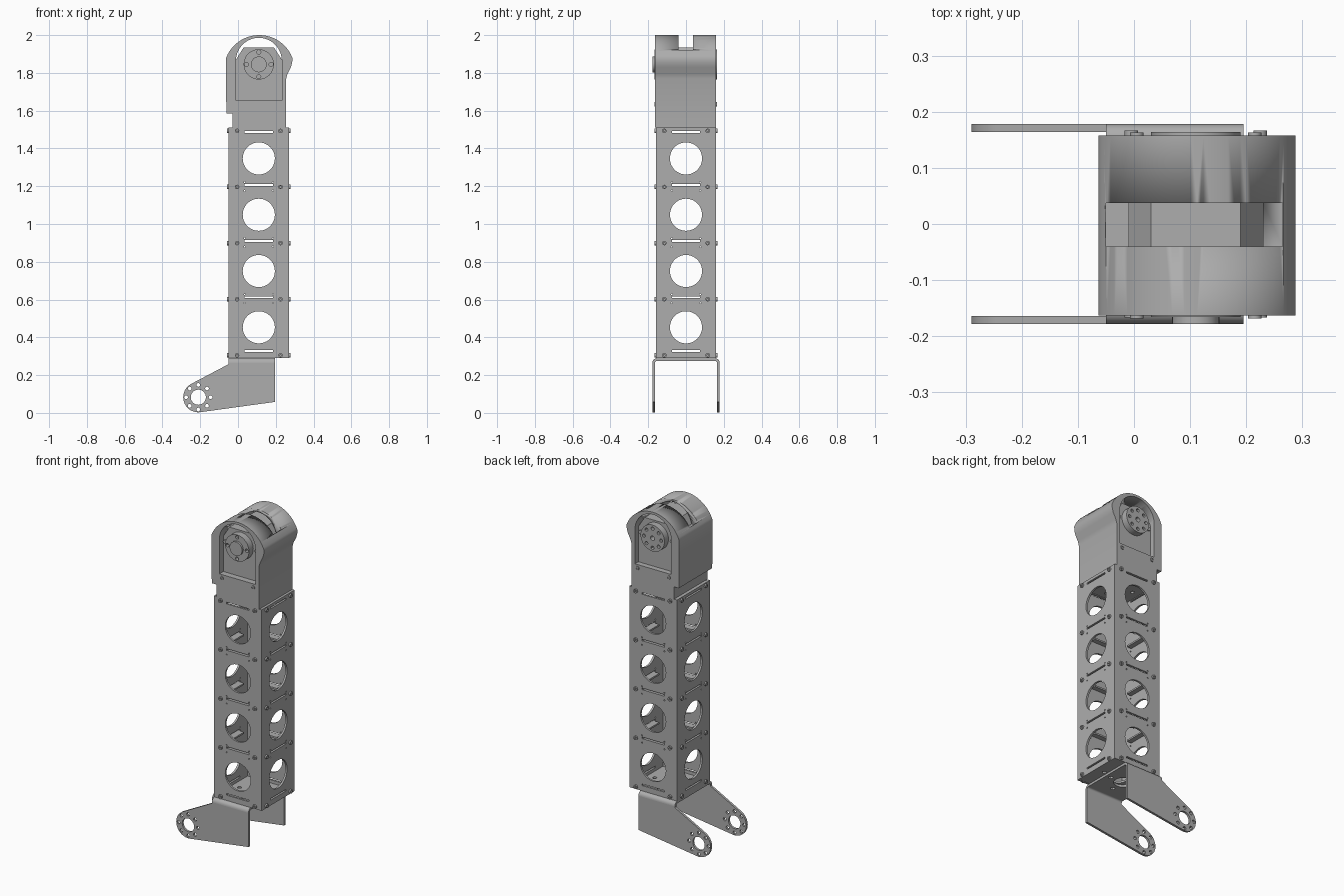
import bpy, bmesh
from math import sin, cos, pi, radians
from mathutils import Matrix

if "Cube" in bpy.data.objects:
    bpy.data.objects.remove(bpy.data.objects["Cube"])

metal = bpy.data.materials.new("grey_metal")
metal.use_nodes = True
metal.diffuse_color = (0.42, 0.42, 0.42, 1)
metal.node_tree.nodes["Principled BSDF"].inputs["Base Color"].default_value = (0.42, 0.42, 0.42, 1)

# Sketch-plane directions (u, v, normal) for each extrusion axis
AXES = {
    "x": Matrix(((0, 0, 1), (1, 0, 0), (0, 1, 0))),
    "y": Matrix(((1, 0, 0), (0, 0, -1), (0, 1, 0))),
    "z": Matrix.Identity(3),
}


def arc(cx, cy, r, a0, a1, n=24):
    steps = [radians(a0 + (a1 - a0) * i / n) for i in range(n + 1)]
    return [(cx + r * cos(a), cy + r * sin(a)) for a in steps]


def circle(cx, cy, r, n=32):
    return arc(cx, cy, r, 0, 360, n)[:-1]


def ring(cx, cy, radius, r, count):
    return [circle(cx + radius * cos(2 * pi * i / count), cy + radius * sin(2 * pi * i / count), r, 12)
            for i in range(count)]


def rect(x0, x1, y0, y1):
    return [(x0, y0), (x1, y0), (x1, y1), (x0, y1)]


def plate(name, axis, low, high, outline, holes=()):
    """Extrude a flat outline with holes between two positions on an axis."""
    curve = bpy.data.curves.new(name, "CURVE")
    curve.dimensions, curve.fill_mode = "2D", "BOTH"
    curve.extrude = (high - low) / 2
    for loop in [outline, *holes]:
        spline = curve.splines.new("POLY")
        spline.points.add(len(loop) - 1)
        for point, (u, v) in zip(spline.points, loop):
            point.co = (u, v, 0, 1)
        spline.use_cyclic_u = True
    temp = bpy.data.objects.new(name, curve)
    bpy.context.collection.objects.link(temp)
    bpy.context.view_layer.update()
    mesh = bpy.data.meshes.new_from_object(temp.evaluated_get(bpy.context.evaluated_depsgraph_get()))
    bpy.data.objects.remove(temp)
    bm = bmesh.new()
    bm.from_mesh(mesh)
    middle = (low + high) / 2
    shift = Matrix.Translation([middle if a == axis else 0 for a in "xyz"])
    bm.transform(shift @ AXES[axis].to_4x4())
    bmesh.ops.remove_doubles(bm, verts=bm.verts, dist=0.00005)
    bmesh.ops.recalc_face_normals(bm, faces=bm.faces)
    bm.to_mesh(mesh)
    bm.free()
    mesh.materials.clear()
    mesh.materials.append(metal)
    obj = bpy.data.objects.new(name, mesh)
    bpy.context.collection.objects.link(obj)
    bpy.ops.object.select_all(action="DESELECT")
    obj.select_set(True)
    bpy.context.view_layer.objects.active = obj
    bpy.ops.object.shade_smooth_by_angle(angle=radians(30))
    return obj


# Column: four perforated walls, with bent lips at the slots and bolts
MID, WALL = 0.11, 0.012
LEVELS = [0.305 + 0.297 * i for i in range(5)]


def wall(name, axis, low, high, centre, half, inward):
    holes = [circle(centre, 0.453 + 0.298 * i, 0.085, 48) for i in range(4)]
    slots = [z + 0.01 for z in LEVELS[1:-1]] + [0.327, 1.488]
    holes += [rect(centre - 0.075, centre + 0.075, z - 0.005, z + 0.005) for z in slots]
    for z in LEVELS[1:-1]:
        holes += [circle(centre + s * 0.075, z + d, 0.004, 8) for s in (-1, 1) for d in (-0.02, 0.025)]
    plate(name, axis, low, high, rect(centre - half, centre + half, 0.29, 1.51), holes)
    outer = high if inward < 0 else low
    inner = low if inward < 0 else high
    for z in LEVELS:
        for s in (-1, 1):
            ends = sorted((outer, outer - inward * 0.009))
            plate(name + "_bolt", axis, *ends, circle(centre + s * 0.115, z, 0.012, 16),
                  [circle(centre + s * 0.115, z, 0.005, 6)])
    for z in slots[:3]:
        ends = sorted((inner, inner + inward * 0.03))
        plate(name + "_lip", axis, *ends, rect(centre - 0.07, centre + 0.07, z - 0.015, z - 0.005))


wall("column_front", "y", -0.158, -0.158 + WALL, MID, 0.16, 1)
wall("column_back", "y", 0.158 - WALL, 0.158, MID, 0.16, -1)
wall("column_right", "x", -0.05, -0.05 + WALL, 0, 0.146, 1)
wall("column_left", "x", 0.27 - WALL, 0.27, 0, 0.146, -1)
for name, low in (("column_base", 0.291), ("column_cap", 1.497)):
    plate(name, "z", low, low + WALL, rect(-0.038, 0.258, -0.146, 0.146),
          [circle(MID, 0, 0.05)] + ring(MID, 0, 0.1, 0.012, 4))

# Foot bracket: top plate, rounded bends and two angled cheeks
plate("bracket_top", "z", 0.276, 0.29, rect(-0.05, 0.195, -0.153, 0.153),
      [circle(0.08, 0, 0.05)] + ring(0.08, 0, 0.085, 0.012, 4))
for side, label in ((-1, "front"), (1, "back")):
    bend = arc(0.153, 0.265, 0.025, 90, 0, 8) + arc(0.153, 0.265, 0.011, 0, 90, 8)
    plate("bracket_bend_" + label, "x", -0.05, 0.195, [(side * u, v) for u, v in bend])
    cheek = [(-0.05, 0.265), (-0.05, 0.258)] + arc(-0.21, 0.083, 0.08, 118, 278) + [(0.195, 0.058), (0.195, 0.265)]
    low, high = sorted((side * 0.164, side * 0.178))
    plate("bracket_cheek_" + label, "y", low, high, cheek,
          [circle(-0.21, 0.083, 0.04)] + ring(-0.21, 0.083, 0.065, 0.01, 8))

# Head housing: arched shell with an opening through it and a slot in the roof
outline = [(-0.03, 1.51), (0.255, 1.51), (0.255, 1.77), (0.262, 1.795), (0.28, 1.83), (0.287, 1.855)]
outline += arc(0.1125, 1.812, 0.188, 21, 159, 40) + [(-0.062, 1.585), (-0.03, 1.585)]
opening = [(-0.011, 1.655), (0.232, 1.655)] + arc(0.1105, 1.864, 0.1215, 0, 180, 32)
shell = plate("head_shell", "y", -0.163, 0.158, outline, [opening])
cutter = plate("roof_slot_cutter", "y", -0.04, 0.037, rect(-0.05, 0.265, 1.885, 2.1))
cutter.hide_render = True
cutter.hide_set(True)
cutter.display_type = "WIRE"
cut = shell.modifiers.new("roof_slot", "BOOLEAN")
cut.object, cut.operation, cut.solver = cutter, "DIFFERENCE", "EXACT"
bpy.context.view_layer.objects.active = shell
bpy.ops.object.modifier_apply(modifier=cut.name)
bpy.data.objects.remove(cutter)

# Actuator inside the head
body = [(-0.011, 1.655), (0.232, 1.655), (0.232, 1.87), (0.19, 1.935), (0.03, 1.935), (-0.011, 1.87)]
plate("actuator_body", "y", -0.125, 0.125, body)
HUB = (MID, 1.845)
plate("front_hub", "y", -0.166, -0.12, circle(*HUB, 0.08, 48), ring(*HUB, 0.065, 0.011, 4))
plate("front_hub_cap", "y", -0.178, -0.16, circle(*HUB, 0.042))
plate("back_hub", "y", 0.12, 0.164, circle(*HUB, 0.08, 48),
      [circle(*HUB, 0.014, 16)] + ring(*HUB, 0.058, 0.01, 8))

# Fixing screws on the head faces
for x in (0.005, 0.215):
    for label, low, high in (("front", -0.168, -0.16), ("back", 0.155, 0.163)):
        plate("head_screw_" + label, "y", low, high, circle(x, 1.633, 0.012, 16), [circle(x, 1.633, 0.006, 6)])
    for label, low, high in (("front", -0.132, -0.12), ("back", 0.12, 0.132)):
        plate("body_screw_" + label, "y", low, high, circle(x, 1.84, 0.012, 16))
